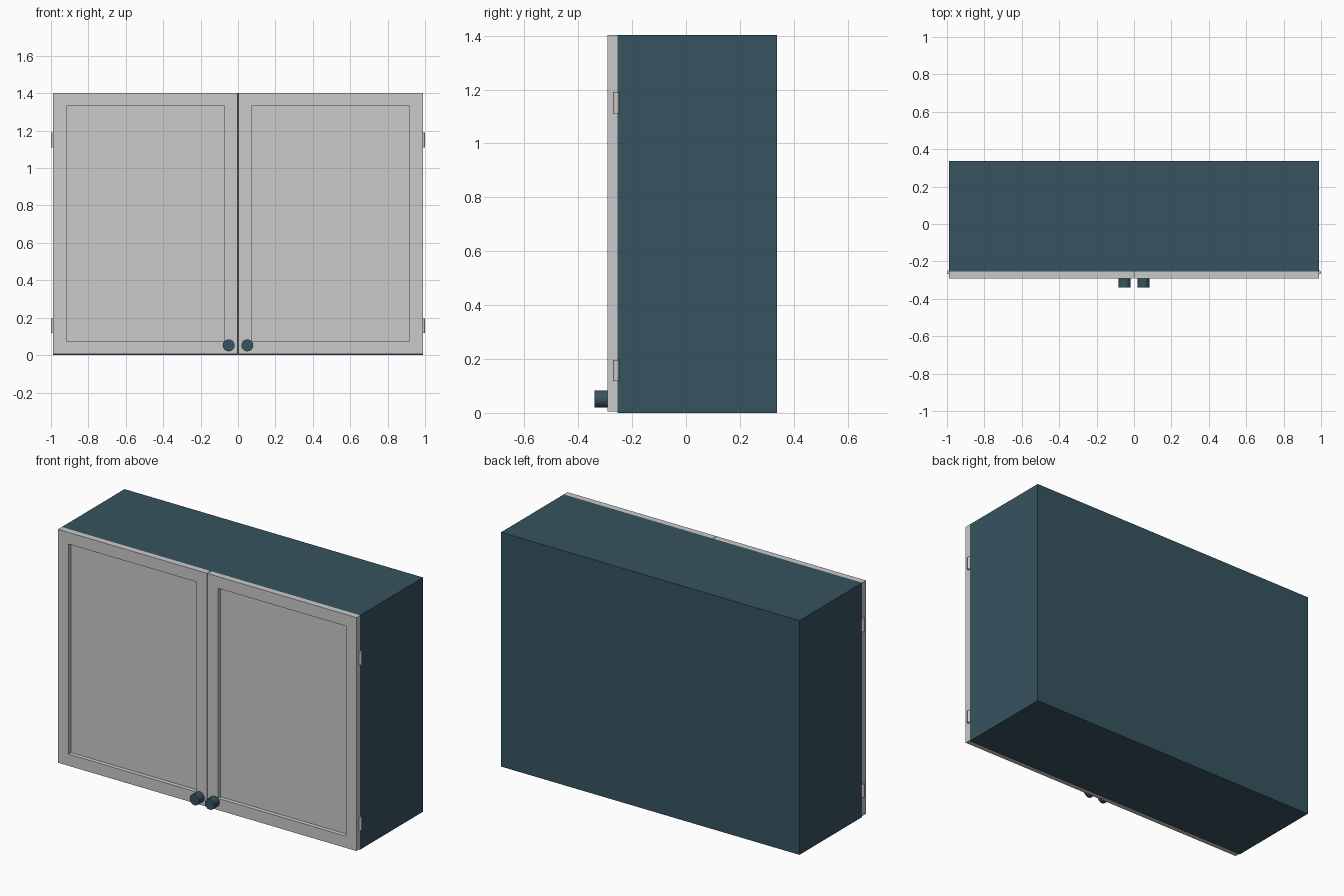
import bpy, bmesh, math
from mathutils import Matrix, Vector

if "Cube" in bpy.data.objects:
    bpy.data.objects.remove(bpy.data.objects["Cube"])


def material(name, rgb):
    m = bpy.data.materials.new(name)
    m.diffuse_color = (*rgb, 1)
    m.use_nodes = True
    m.node_tree.nodes["Principled BSDF"].inputs["Base Color"].default_value = m.diffuse_color
    return m


TEAL = material("dark teal paint", (0.038, 0.087, 0.115))
GREY = material("light grey paint", (0.59, 0.59, 0.59))


def finish(name, bm, mat):
    bmesh.ops.recalc_face_normals(bm, faces=bm.faces)
    me = bpy.data.meshes.new(name)
    bm.to_mesh(me)
    bm.free()
    me.materials.append(mat)
    ob = bpy.data.objects.new(name, me)
    bpy.context.collection.objects.link(ob)
    return ob


def box(name, lo, hi, mat, inset=0.0, depth=0.0):
    """Box between two corners, with an optional recess in its front face."""
    lo, hi = Vector(lo), Vector(hi)
    bm = bmesh.new()
    bmesh.ops.create_cube(bm, size=1)
    bmesh.ops.scale(bm, vec=hi - lo, verts=bm.verts)
    bmesh.ops.translate(bm, vec=(lo + hi) / 2, verts=bm.verts)
    if inset:
        front = [f for f in bm.faces if f.normal.y < -0.9]
        bmesh.ops.inset_region(bm, faces=front, thickness=inset)
        ext = bmesh.ops.extrude_discrete_faces(bm, faces=front)["faces"]
        verts = [v for f in ext for v in f.verts]
        bmesh.ops.translate(bm, vec=(0, depth, 0), verts=verts)
    return finish(name, bm, mat)


def cylinder(name, centre, radius, length, sides, mat, along_y=False):
    bm = bmesh.new()
    rot = Matrix.Rotation(math.pi / 2, 4, 'X') if along_y else Matrix()
    bmesh.ops.create_cone(bm, cap_ends=True, segments=sides, radius1=radius,
                          radius2=radius, depth=length,
                          matrix=Matrix.Translation(centre) @ rot)
    ob = finish(name, bm, mat)
    # Smooth the side wall, keep the caps crisp
    bpy.ops.object.select_all(action='DESELECT')
    ob.select_set(True)
    bpy.context.view_layer.objects.active = ob
    bpy.ops.object.shade_smooth_by_angle(angle=math.radians(40))
    return ob


# Carcass, open behind the doors
box("carcass", (-0.988, -0.255, 0), (0.988, 0.338, 1.402), TEAL, 0.035, 0.555)

for side, s in (("left", -1), ("right", 1)):
    # Door with a recessed panel
    xs = sorted((s * 0.0015, s * 0.988))
    box(side + "_door", (xs[0], -0.291, 0.005), (xs[1], -0.255, 1.402), GREY, 0.099, 0.025)
    # Round knob
    cylinder(side + "_knob", (s * 0.05, -0.315, 0.052), 0.032, 0.05, 16, TEAL, True)
    # Barrel hinges
    for level, z in (("lower", 0.158), ("upper", 1.15)):
        cylinder(f"{side}_{level}_hinge", (s * 0.99, -0.259, z), 0.01, 0.078, 16, GREY)
